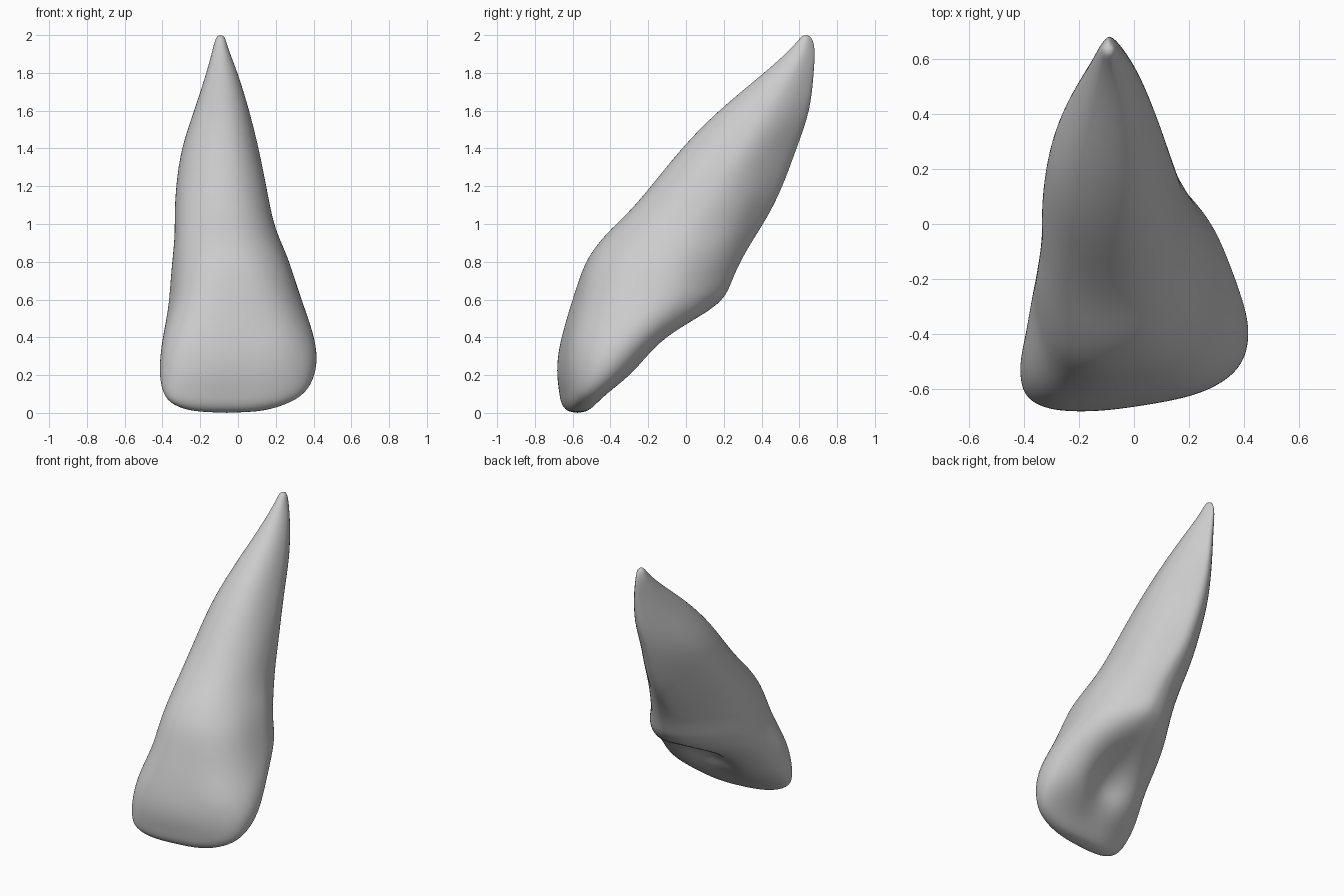
import bpy, bmesh, math
from mathutils import Vector, noise

cube = bpy.data.objects.get("Cube")
if cube:
    bpy.data.objects.remove(cube)

SEGMENTS = 48

# Level profile: height, x min, x max, y front, y back
LEVELS = [
    (0.00, -0.22, 0.10, -0.62, -0.53),
    (0.04, -0.35, 0.25, -0.66, -0.48),
    (0.10, -0.40, 0.36, -0.67, -0.42),
    (0.20, -0.42, 0.41, -0.685, -0.27),
    (0.30, -0.415, 0.42, -0.68, -0.17),
    (0.40, -0.40, 0.405, -0.66, -0.06),
    (0.50, -0.385, 0.375, -0.63, 0.10),
    (0.60, -0.37, 0.34, -0.60, 0.21),
    (0.70, -0.36, 0.305, -0.57, 0.24),
    (0.82, -0.345, 0.27, -0.52, 0.30),
    (0.95, -0.335, 0.21, -0.42, 0.38),
    (1.05, -0.335, 0.18, -0.31, 0.44),
    (1.20, -0.325, 0.15, -0.18, 0.51),
    (1.40, -0.305, 0.11, -0.03, 0.59),
    (1.60, -0.23, 0.06, 0.17, 0.655),
    (1.80, -0.165, 0.00, 0.42, 0.675),
    (1.92, -0.135, -0.05, 0.55, 0.685),
    (1.98, -0.12, -0.065, 0.60, 0.67),
    (2.00, -0.105, -0.08, 0.62, 0.65),
]


def fit(values, low, high):
    a, b = min(values), max(values)
    return [low + (v - a) / (b - a) * (high - low) for v in values]


def section(z, x0, x1, y0, y1):
    """Rounded outline, narrower at the back, with a slanted front face."""
    crown = max(0.0, min(1.0, (1.1 - z) / 0.5))
    power = 2 / (2.2 + 0.5 * crown)
    taper = 0.12 + 0.4 * min(1.0, z / 0.55)
    slant = 0.14 * crown
    xs, ys = [], []
    for i in range(SEGMENTS):
        a = math.tau * i / SEGMENTS
        u = math.copysign(abs(math.cos(a)) ** power, math.cos(a))
        v = math.copysign(abs(math.sin(a)) ** power, math.sin(a))
        u *= 1 - taper * max(0.0, v) ** 1.5
        xs.append(u)
        ys.append(v * (y1 - y0) / 2 + slant * u * (x1 - x0) / 2)
    xs, ys = fit(xs, x0, x1), fit(ys, y0, y1)
    points = []
    for x, y in zip(xs, ys):
        # Hollow behind the cutting edge, between the side ridges
        back = max(0.0, (y - y0) / (y1 - y0) - 0.5) * 2
        hollow = math.exp(-((x + 0.01) / 0.17) ** 2 - ((z - 0.33) / 0.14) ** 2)
        y -= 0.16 * hollow * back
        p = Vector((x, y, z))
        lump = noise.noise(p * 4) * 0.012 * min(1.0, z * 3, (2 - z) * 3)
        points.append(p + Vector((lump, lump, 0)))
    return points


# Loft the crown and root as one skin
bm = bmesh.new()
rings = [[bm.verts.new(p) for p in section(*level)] for level in LEVELS]
for low, high in zip(rings, rings[1:]):
    for i in range(SEGMENTS):
        j = (i + 1) % SEGMENTS
        bm.faces.new((low[i], low[j], high[j], high[i]))
bm.faces.new(rings[0][::-1])
bm.faces.new(rings[-1])
bmesh.ops.recalc_face_normals(bm, faces=bm.faces)
mesh = bpy.data.meshes.new("tooth")
bm.to_mesh(mesh)
bm.free()
tooth = bpy.data.objects.new("tooth", mesh)
bpy.context.collection.objects.link(tooth)

# Plain pale grey surface
mat = bpy.data.materials.new("pale_grey")
mat.use_nodes = True
mat.diffuse_color = (0.6, 0.6, 0.6, 1)
mat.node_tree.nodes["Principled BSDF"].inputs["Base Color"].default_value = (0.6, 0.6, 0.6, 1)
mesh.materials.append(mat)

# Smooth the surface
for poly in mesh.polygons:
    poly.use_smooth = True
smooth = tooth.modifiers.new("smooth", "SUBSURF")
smooth.levels = smooth.render_levels = 2
